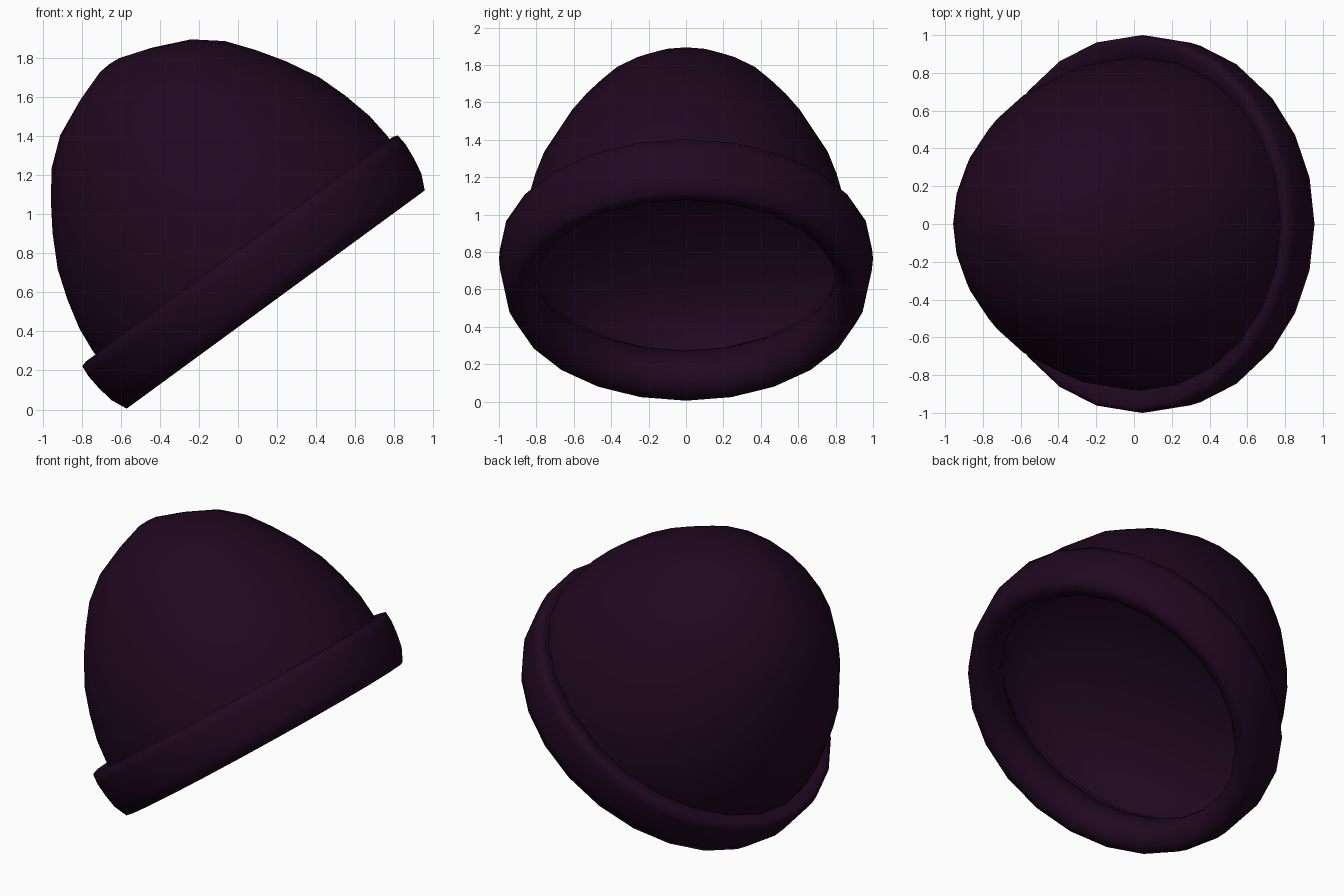
import bpy, bmesh, math
from mathutils import Matrix, Vector

if "Cube" in bpy.data.objects:
    bpy.data.objects.remove(bpy.data.objects["Cube"])

SEGS = 24
TILT = math.radians(36.2)
PLACE = Matrix.Translation((0.193, 0, 0.563)) @ Matrix.Rotation(-TILT, 4, 'Y')

wool = bpy.data.materials.new("dark plum wool")
wool.diffuse_color = (0.0140, 0.0024, 0.0140, 1)
wool.use_nodes = True
wool.node_tree.nodes["Principled BSDF"].inputs["Base Color"].default_value = wool.diffuse_color


def lathe(name, profile, closed, y_scale=1.0, shift=0.0, angle=40):
    """Spin a (radius, height) profile round the tilted hat axis."""
    bm = bmesh.new()
    rings = []
    for r, t in profile:
        if r == 0:
            rings.append([bm.verts.new(PLACE @ Vector((shift, 0, t)))])
            continue
        ring = []
        for i in range(SEGS):
            a = 2 * math.pi * i / SEGS
            ring.append(bm.verts.new(PLACE @ Vector(
                (shift + r * math.cos(a), r * y_scale * math.sin(a), t))))
        rings.append(ring)
    pairs = list(zip(rings, rings[1:]))
    if closed:
        pairs.append((rings[-1], rings[0]))
    for a, b in pairs:
        for i in range(SEGS):
            j = (i + 1) % SEGS
            if len(b) == 1:
                bm.faces.new((a[i], a[j], b[0]))
            else:
                bm.faces.new((a[i], a[j], b[j], b[i]))
    bmesh.ops.recalc_face_normals(bm, faces=bm.faces)
    me = bpy.data.meshes.new(name)
    bm.to_mesh(me)
    bm.free()
    me.materials.append(wool)
    ob = bpy.data.objects.new(name, me)
    bpy.context.collection.objects.link(ob)
    bpy.ops.object.select_all(action='DESELECT')
    ob.select_set(True)
    bpy.context.view_layer.objects.active = ob
    bpy.ops.object.shade_smooth_by_angle(angle=math.radians(angle))
    return ob


# knitted crown: outer skin
outer = [(0.93, 0.24), (0.933, 0.34), (0.92, 0.475), (0.882, 0.63), (0.83, 0.785),
         (0.742, 0.95), (0.65, 1.09), (0.55, 1.22), (0.415, 1.33),
         (0.225, 1.415), (0.06, 1.47), (0, 1.475)]
lathe("crown", outer, False, y_scale=0.945, shift=0.022)

# shallow lining seen through the opening
lining = [(0.90 * math.cos(a), 0.28 + 0.45 * math.sin(a))
          for a in [math.pi / 2 * k / 8 for k in range(8)]] + [(0, 0.73)]
lathe("crown_lining", lining, False, y_scale=0.945, shift=0.022).data.flip_normals()

# folded cuff: closed cross-section with a bulging outside and rounded lip
cuff = [(0.945, 0.0), (0.982, 0.08), (0.998, 0.17), (1.005, 0.25), (1.0, 0.31),
        (0.97, 0.318), (0.90, 0.30), (0.865, 0.27),
        (0.82, 0.20), (0.80, 0.13), (0.81, 0.065), (0.845, 0.02), (0.89, 0.0)]
lathe("cuff", cuff, True, y_scale=0.995, angle=75)
